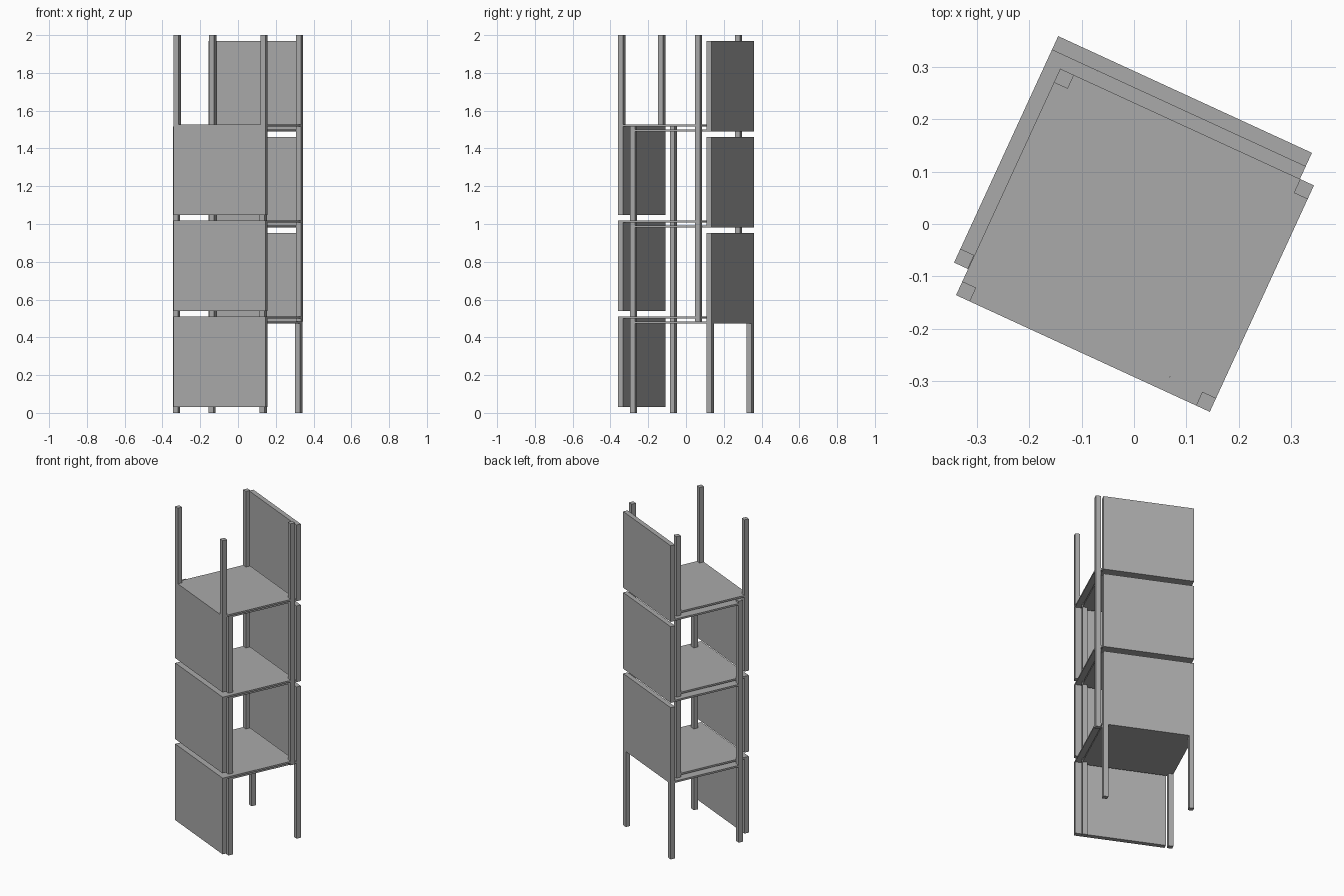
import bpy, math
from mathutils import Matrix

cube = bpy.data.objects.get("Cube")
if cube:
    bpy.data.objects.remove(cube, do_unlink=True)

grey = bpy.data.materials.new("plain grey")
grey.use_nodes = True
colour = (0.4, 0.4, 0.4, 1)
grey.diffuse_color = colour
grey.node_tree.nodes["Principled BSDF"].inputs["Base Color"].default_value = colour

TURN = Matrix.Rotation(math.radians(-24.7), 4, "Z")
T = 0.029                  # timber thickness
OUT, IN = 0.282, 0.2525    # far and near side edges
FRONT, POST = 0.266, 0.211 # outer panel face, outer post face
PLATE = 0.011
STEP, PANEL = 0.508, 0.478


def box(name, a, b):
    """Box between two corners, turned with the whole unit."""
    bpy.ops.mesh.primitive_cube_add(size=1)
    ob = bpy.context.object
    ob.name = name
    mid = [(p + q) / 2 for p, q in zip(a, b)]
    size = [abs(q - p) for p, q in zip(a, b)]
    ob.data.transform(TURN @ Matrix.Translation(mid) @ Matrix.Diagonal(size + [1]))
    ob.data.materials.append(grey)


def box_pair(lower, upper, a, b):
    """A part and its point-mirrored twin on the opposite side."""
    box(lower, a, b)
    flip = lambda p: (-p[0], -p[1], 2 - p[2])
    box(upper, flip(a), flip(b))


for i in range(3):
    top = 0.51 + i * STEP
    # Front panels, mirrored to the raised back panels
    box_pair("front_panel", "back_panel",
             (-IN, -FRONT, top - PANEL), (OUT, -FRONT + T, top))
    # Doubled shelves with offset boards
    box_pair("shelf_top_board", "shelf_bottom_board",
             (-IN, -FRONT + T, top - PLATE), (OUT, POST, top))

# Lower posts, mirrored to the upper posts
for left in (-OUT, IN - T):
    box_pair("lower_front_post", "upper_back_post",
             (left, -POST, 0), (left + T, -POST + T, 1.515))
    box_pair("lower_back_post", "upper_front_post",
             (left, FRONT - T, 0), (left + T, FRONT, 0.482))
